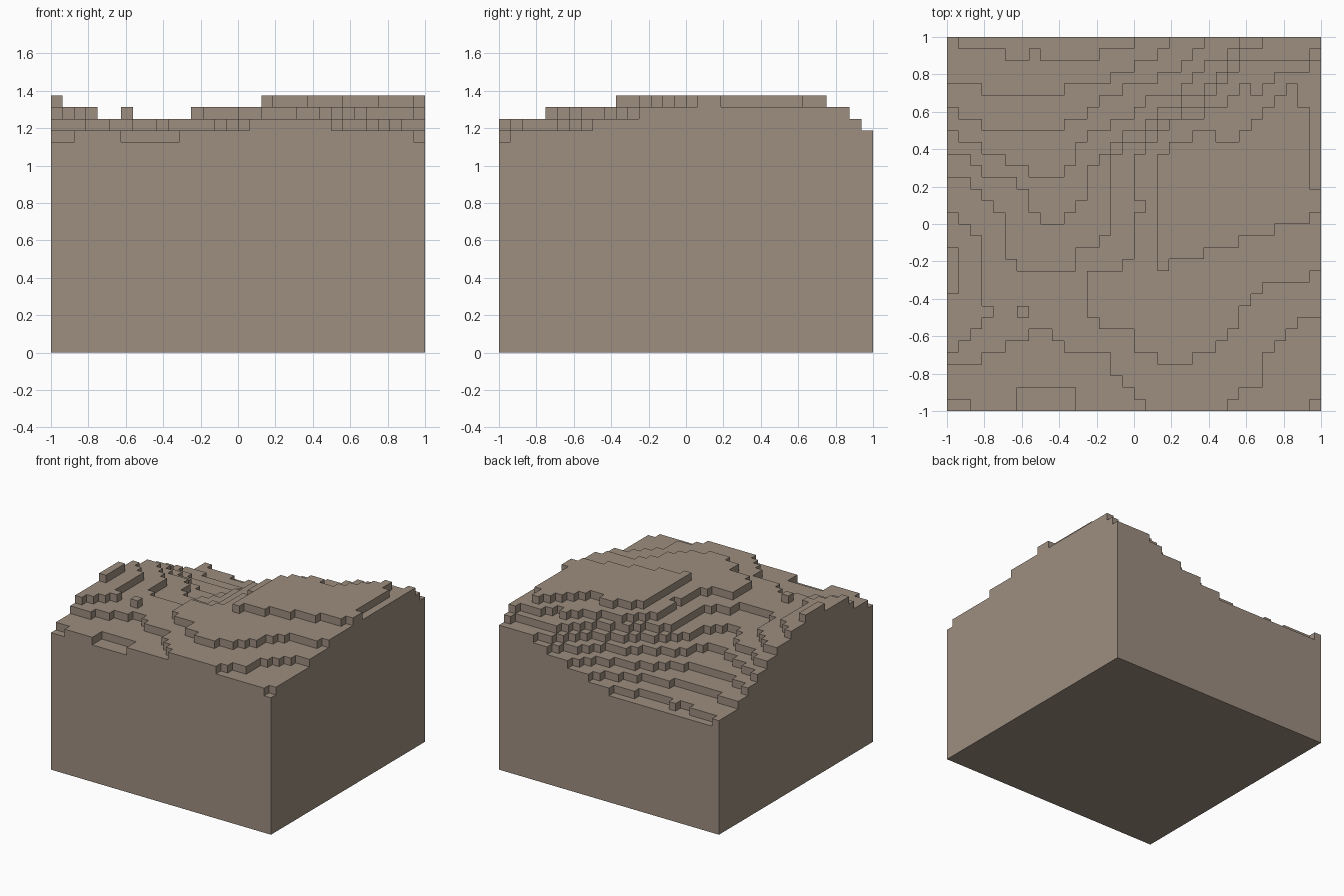
import bpy
import bmesh

default = bpy.data.objects.get("Cube")
if default:
    bpy.data.objects.remove(default, do_unlink=True)

CELLS = 32
SIZE = 2 / CELLS
EDGE = [(CELLS, 0), (0, 0)]   # closes a terrace along the front of the block

# Level of every column, counted in cells above the ground
level = {(i, j): 14 for i in range(CELLS) for j in range(CELLS)}


def staircase(corners):
    """Right-angled outline: run along x to each corner, then along y."""
    outline = [corners[-1]]
    for x, y in corners:
        outline += [(x, outline[-1][1]), (x, y)]
    return outline


def inside(px, py, outline):
    """Count the upright outline edges to the right of a point."""
    hit = False
    for (ax, ay), (bx, by) in zip(outline, outline[1:]):
        if ax == bx and ax > px and min(ay, by) < py < max(ay, by):
            hit = not hit
    return hit


def terrace(height, corners):
    """Set every column inside the stepped outline to the given level."""
    outline = staircase(corners)
    for i, j in level:
        if inside(i + 0.5, j + 0.5, outline):
            level[i, j] = height


# Back slope, from the low valley upwards
terrace(15, [(0, 32), (1, 31), (5, 30), (7, 31), (8, 30), (13, 31), (16, 32)] + EDGE)
terrace(16, [(0, 28), (3, 27), (10, 28), (14, 29), (16, 30), (18, 31), (19, 32)] + EDGE)
terrace(17, [(0, 26), (1, 25), (3, 24), (10, 25), (12, 26), (13, 27), (15, 28),
             (18, 29), (20, 30), (21, 31), (22, 32)] + EDGE)
terrace(18, [(0, 24), (1, 23), (3, 22), (5, 21), (7, 20), (10, 21), (11, 23), (12, 24),
             (14, 25), (16, 26), (17, 27), (20, 28), (21, 29), (22, 30), (24, 31),
             (25, 32)] + EDGE)
terrace(19, [(0, 22), (2, 21), (3, 20), (6, 19), (7, 17), (8, 16), (10, 17), (11, 18),
             (12, 21), (13, 22), (14, 23), (15, 24), (17, 25), (18, 26), (20, 27),
             (22, 28), (23, 29), (24, 30), (25, 31), (27, 32)] + EDGE)

# Saddle: back edge, then the front edge
saddle_back = [(0, 20), (2, 19), (3, 18), (4, 17), (5, 13), (6, 12), (11, 14), (13, 15),
               (14, 22), (15, 23), (17, 24), (18, 25), (20, 26), (22, 27), (23, 28),
               (24, 29), (25, 30), (31, 31)]
saddle_front = [(32, 8), (30, 7), (29, 6), (28, 5), (27, 2), (25, 1), (24, 0), (17, 1),
                (16, 2), (15, 3), (14, 5), (10, 6), (9, 7), (7, 6), (5, 5), (3, 4)]
terrace(20, saddle_back + saddle_front)

# Broad hill, left-hand rise and a lone block
hill_back = [(12, 12), (15, 13), (16, 17), (17, 18), (16, 22), (17, 23), (18, 24),
             (19, 25), (22, 26), (24, 27), (25, 28), (26, 27), (27, 28), (28, 29), (31, 30)]
hill_front = [(32, 12), (31, 11), (27, 10), (26, 9), (25, 7), (24, 6), (23, 5), (21, 4),
              (18, 5), (16, 7), (13, 8)]
terrace(21, hill_back + hill_front)
terrace(21, [(1, 16), (2, 15), (3, 9), (4, 8), (3, 7), (2, 6), (1, 5), (0, 17)])
terrace(21, [(6, 8), (7, 9)])

# Hilltop plateau and the small crest on the opposite edge
terrace(22, [(18, 22), (19, 23), (21, 24), (23, 23), (25, 24), (26, 25), (27, 26),
             (28, 27), (29, 28), (30, 26), (31, 19), (32, 17), (31, 16), (28, 15),
             (25, 14), (22, 13), (19, 12)])
terrace(22, [(0, 10), (1, 14)])

# Notches along the front edge
for corners in ([(0, 0), (2, 1)], [(6, 0), (11, 2)], [(31, 0), (32, 1)]):
    terrace(18, corners)

# Block mesh: tops, underside, and a wall wherever the neighbour is lower
bm = bmesh.new()


def quad(*points):
    half = CELLS / 2
    bm.faces.new([bm.verts.new(((x - half) * SIZE, (y - half) * SIZE, z * SIZE))
                  for x, y, z in points])


for (i, j), top in level.items():
    ring = [(i, j), (i + 1, j), (i + 1, j + 1), (i, j + 1)]
    quad(*[(x, y, top) for x, y in ring])
    sides = [(i, j - 1), (i + 1, j), (i, j + 1), (i - 1, j)]
    for k, neighbour in enumerate(sides):
        low = level.get(neighbour, 0)
        if low < top:
            a, b = ring[k], ring[(k + 1) % len(ring)]
            quad((*a, low), (*b, low), (*b, top), (*a, top))
quad((0, 0, 0), (0, CELLS, 0), (CELLS, CELLS, 0), (CELLS, 0, 0))
bmesh.ops.remove_doubles(bm, verts=bm.verts, dist=SIZE / 100)

mesh = bpy.data.meshes.new("terrain_block")
bm.to_mesh(mesh)
bm.free()
terrain = bpy.data.objects.new("terrain_block", mesh)
bpy.context.collection.objects.link(terrain)

# Single stone colour
stone = bpy.data.materials.new("warm_stone")
stone.use_nodes = True
colour = (0.337, 0.27, 0.215, 1)
stone.diffuse_color = colour
stone.node_tree.nodes["Principled BSDF"].inputs["Base Color"].default_value = colour
mesh.materials.append(stone)
